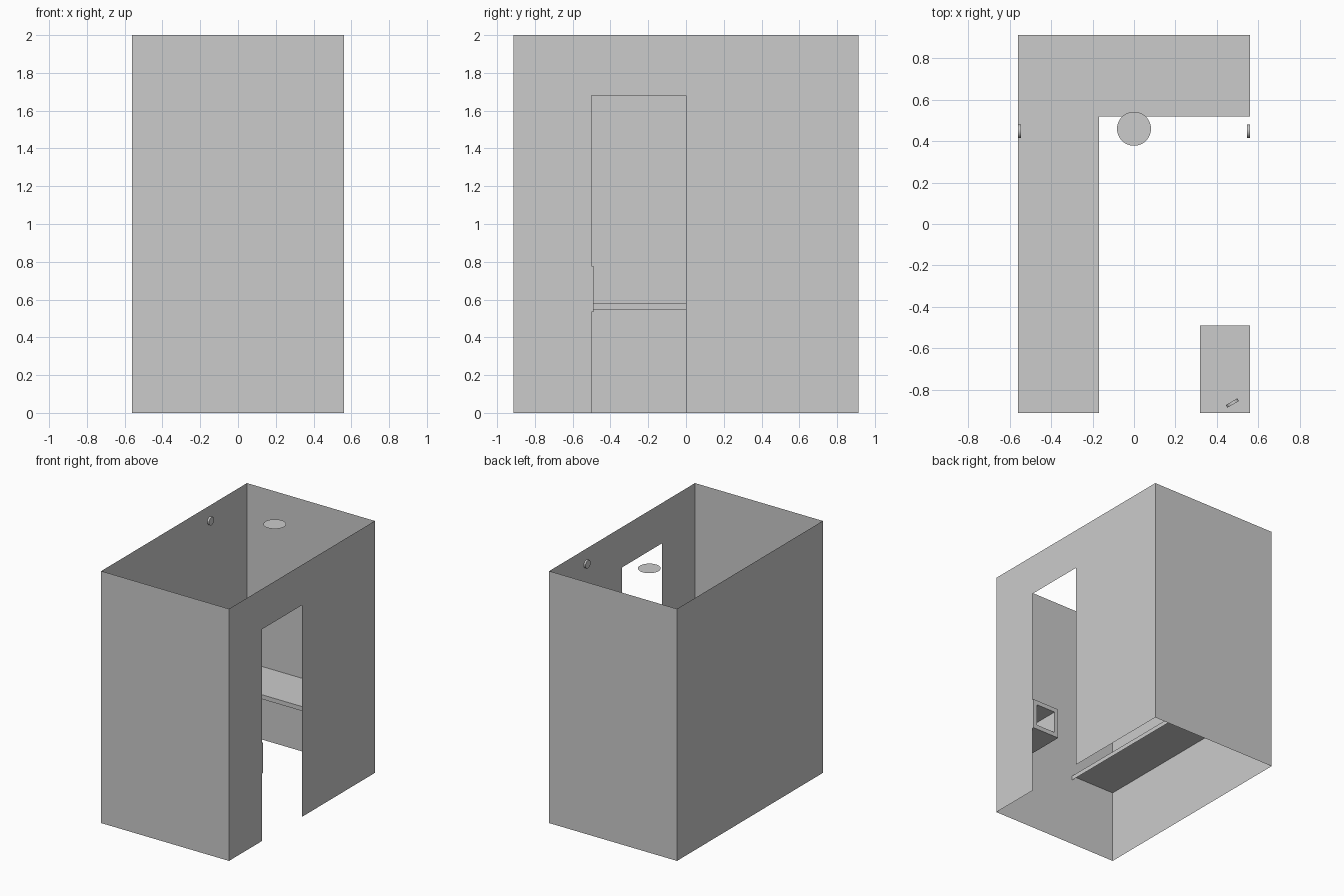
import bpy, bmesh, math
from mathutils import Matrix

if "Cube" in bpy.data.objects:
    bpy.data.objects.remove(bpy.data.objects["Cube"])

W, D, H = 0.561, 0.914, 2.0


def sheet(name, polys):
    """Object made of thin flat panels, each given by its corner points."""
    bm = bmesh.new()
    for p in polys:
        bm.faces.new([bm.verts.new(c) for c in p])
    bmesh.ops.remove_doubles(bm, verts=bm.verts, dist=1e-5)
    me = bpy.data.meshes.new(name)
    bm.to_mesh(me)
    bm.free()
    ob = bpy.data.objects.new(name, me)
    bpy.context.collection.objects.link(ob)
    return ob


def box(name, x0, x1, y0, y1, z0, z1):
    bpy.ops.mesh.primitive_cube_add(size=1, location=((x0+x1)/2, (y0+y1)/2, (z0+z1)/2))
    ob = bpy.context.object
    ob.name = name
    ob.scale = (x1-x0, y1-y0, z1-z0)
    return ob


def puck(name, loc, angle):
    """Small upright round fitting; its axis is horizontal, turned by angle."""
    bpy.ops.mesh.primitive_cylinder_add(vertices=32, radius=0.032, depth=0.015, location=loc,
                                        rotation=(0, math.pi/2, angle))
    bpy.context.object.name = name
    bpy.ops.object.shade_smooth_by_angle()


# Cabin walls, open above and below
sheet("front_wall", [[(-W, -D, 0), (W, -D, 0), (W, -D, H), (-W, -D, H)]])
sheet("back_wall", [[(W, D, 0), (-W, D, 0), (-W, D, H), (W, D, H)]])
sheet("left_wall", [[(-W, D, 0), (-W, -D, 0), (-W, -D, H), (-W, D, H)]])

# Right wall with doorway
sheet("right_wall", [[(W, y, z) for y, z in (
    (-D, 0), (-0.5, 0), (-0.5, 1.68), (0, 1.68), (0, 0), (D, 0), (D, H), (-D, H))]])

# L-shaped bench: thin seat and hanging front lip
BX, BY, BT, BB = -0.17, 0.52, 0.58, 0.545
sheet("bench", [
    [(x, y, BT) for x, y in ((-W, -D), (BX, -D), (BX, BY), (W, BY), (W, D), (-W, D))],
    [(BX, -D, BB), (BX, BY, BB), (BX, BY, BT), (BX, -D, BT)],
    [(BX, BY, BB), (W, BY, BB), (W, BY, BT), (BX, BY, BT)]])

# Corner cubby, open towards the doorway
CX, CY, C0, C1, T = 0.32, -0.49, 0.535, 0.778, 0.035
box("cubby_top", CX, W, -D, CY, C1-T, C1)
box("cubby_bottom", CX, W, -D, CY, C0, C0+T)
box("cubby_side", CX, CX+T, -D, CY, C0+T, C1-T)
box("cubby_post", W-T, W, -D, CY, C0+T, C1-T)

# Ceiling lamp disc
bpy.ops.mesh.primitive_circle_add(vertices=48, radius=0.082, fill_type='NGON',
                                  location=(0, 0.46, 1.998))
bpy.context.object.name = "ceiling_lamp"

# Round wall fittings and one standing on the cubby
for side, label in ((-1, "left"), (1, "right")):
    puck(label + "_fitting", (side*(W-0.0075), 0.448, 1.88), 0)
puck("cubby_fitting", (0.475, -0.865, C1+0.032), math.radians(120))
